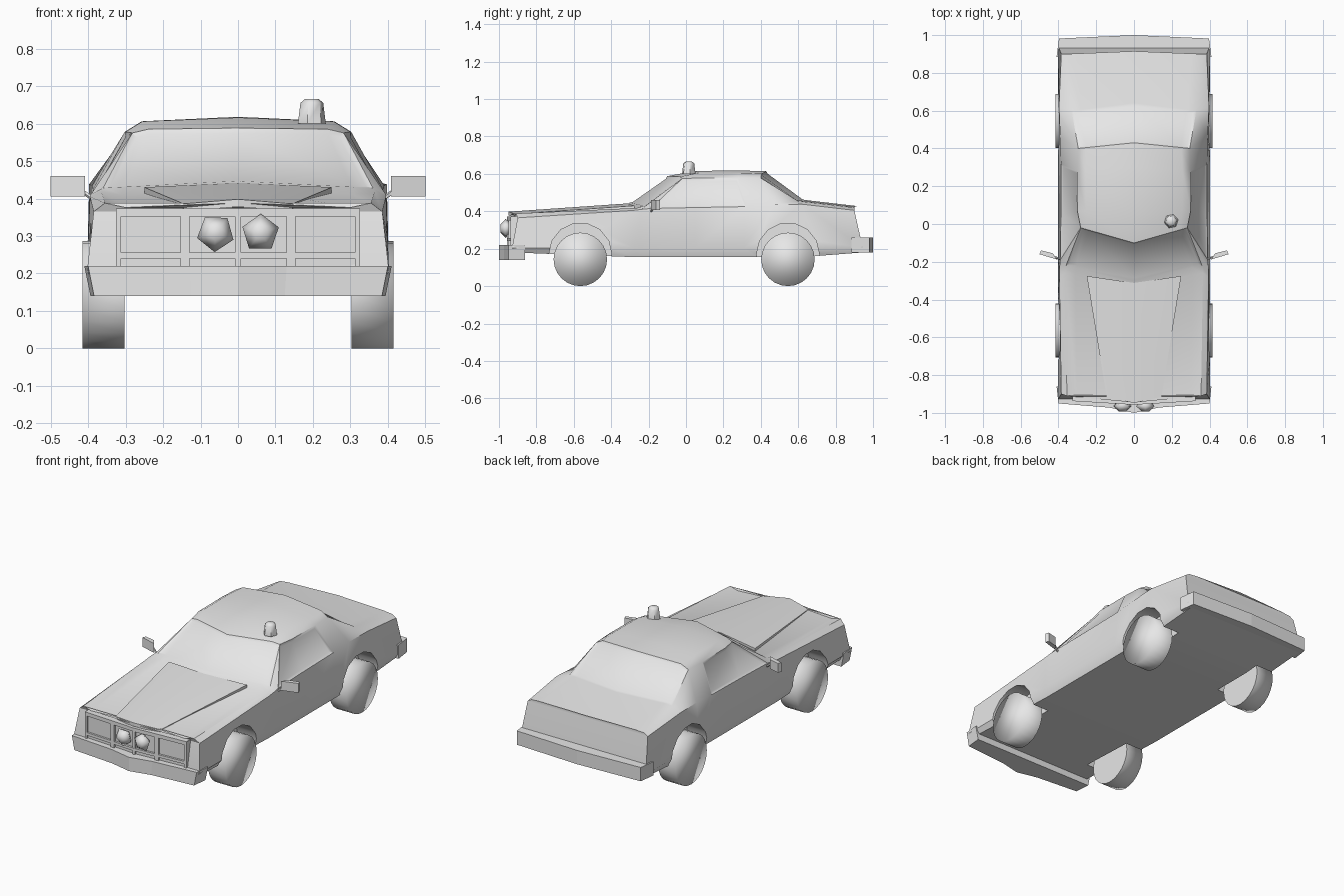
import bpy, bmesh, math
from mathutils import Matrix, Vector

cube = bpy.data.objects.get("Cube")
if cube:
    bpy.data.objects.remove(cube, do_unlink=True)

paint = bpy.data.materials.new("light_grey")
paint.use_nodes = True
grey = (0.8, 0.8, 0.8, 1)
paint.diffuse_color = grey
for node in paint.node_tree.nodes:
    if node.type == 'BSDF_PRINCIPLED':
        node.inputs["Base Color"].default_value = grey


def finish(name, bm, angle=None):
    """Turn a bmesh into a linked object with the grey material."""
    bmesh.ops.recalc_face_normals(bm, faces=bm.faces)
    mesh = bpy.data.meshes.new(name)
    bm.to_mesh(mesh)
    bm.free()
    mesh.materials.append(paint)
    ob = bpy.data.objects.new(name, mesh)
    bpy.context.collection.objects.link(ob)
    if angle:
        smooth(ob, angle)
    return ob


def select(ob):
    bpy.ops.object.select_all(action='DESELECT')
    ob.select_set(True)
    bpy.context.view_layer.objects.active = ob


def smooth(ob, angle):
    select(ob)
    bpy.ops.object.shade_smooth_by_angle(angle=math.radians(angle))


def prism(name, plan, z0, z1, taper=1):
    """Extrude a plan outline upwards; taper narrows the underside."""
    bm = bmesh.new()
    low = [bm.verts.new((x * taper, y, z0)) for x, y in plan]
    high = [bm.verts.new((x, y, z1)) for x, y in plan]
    bm.faces.new(low)
    bm.faces.new(high)
    n = len(plan)
    for i in range(n):
        j = (i + 1) % n
        bm.faces.new((low[i], low[j], high[j], high[i]))
    return finish(name, bm)


def lathe(name, loc, rot, rings, sides, turn=0):
    """Rings of (radius, height) along a rotated axis, closed with caps."""
    bm = bmesh.new()
    loops = []
    for r, h in rings:
        angles = [turn + math.tau * k / sides for k in range(sides)]
        loops.append([bm.verts.new((r * math.cos(a), r * math.sin(a), h)) for a in angles])
    for a, b in zip(loops, loops[1:]):
        for k in range(sides):
            m = (k + 1) % sides
            bm.faces.new((a[k], a[m], b[m], b[k]))
    bm.faces.new(loops[0])
    bm.faces.new(loops[-1])
    bm.transform(Matrix.Translation(loc) @ rot.to_4x4())
    return finish(name, bm)


def both(points):
    """Complete a half outline that runs from +x to the centre."""
    return points + [(-x, y) for x, y in reversed(points) if x > 0]


# Body shell: low y | shoulder xyz | upper edge xyz | centre yz | crown lift
stations = [
    (-.93, .385, -.90, .365, .355, -.91, .388, -.945, .388, -.012),  # nose
    (-.28, .395, -.28, .405, .365, -.26, .418, -.32, .430, -.010),   # cowl
    (-.25, .395, -.24, .410, .360, -.22, .428, -.30, .447, 0),       # screen base
    (-.18, .390, -.19, .415, .282, -.02, .575, -.10, .588, .008),    # screen top
    (.05, .387, .05, .420, .300, .07, .578, .05, .616, .022),        # roof
    (.31, .387, .32, .425, .302, .28, .578, .30, .618, .022),        # door pillar
    (.45, .390, .46, .435, .295, .40, .578, .43, .614, .018),        # roof rear
    (.62, .397, .62, .438, .330, .60, .454, .64, .460, .003),        # rear screen base
    (.945, .385, .90, .405, .360, .90, .420, .915, .428, .003),      # tail
]
bm = bmesh.new()
rows = []
for y, cx, cy, cz, dx, dy, dz, ey, ez, lift in stations:
    end = abs(y) > .9
    edge, mid = Vector((dx, dy, dz)), Vector((0, ey, ez))
    crown = edge.lerp(mid, .15) + Vector((0, 0, lift))
    half = [Vector((.385, y, .18 if end else .155)), Vector((.403, y, .205)),
            Vector((cx, cy, cz)), edge, crown]
    ring = half + [mid] + [Vector((-p.x, p.y, p.z)) for p in reversed(half)]
    rows.append([bm.verts.new(p) for p in ring])
grid = {}
last = len(rows[0]) - 1
for i, (a, b) in enumerate(zip(rows, rows[1:])):
    for j in range(last):
        grid[i, j] = bm.faces.new((a[j], a[j + 1], b[j + 1], b[j]))
    bm.faces.new((a[last], a[0], b[0], b[last]))
for r in (rows[0], rows[-1]):
    for k in range(4):
        bm.faces.new((r[k], r[k + 1], r[last - k - 1], r[last - k]))
    bm.faces.new((r[4], r[5], r[6]))
bmesh.ops.recalc_face_normals(bm, faces=bm.faces)

# Recessed glass: windscreen, rear screen and side windows
screens = [[grid[i, j] for j in range(3, 7)] for i in (2, 6)]
sides = [[grid[3, j], grid[4, j]] for j in (2, 7)]
for faces in screens + sides:
    bmesh.ops.inset_region(bm, faces=faces, thickness=.014, depth=-.007,
                           use_even_offset=True)
body = finish("body", bm)

# Wheel arches
AXLES = (-.565, .545)
for y in AXLES:
    for s in (1, -1):
        turn = Matrix.Rotation(s * math.pi / 2, 3, 'Y')
        cutter = lathe("arch_cutter", (s * .28, y, .17), turn,
                       [(.168, 0), (.168, .3)], 14, math.pi / 14)
        cutter.hide_render = True
        mod = body.modifiers.new("arch", 'BOOLEAN')
        mod.operation = 'DIFFERENCE'
        mod.solver = 'EXACT'
        mod.object = cutter
        select(body)
        bpy.ops.object.modifier_apply(modifier=mod.name)
        bpy.data.objects.remove(cutter, do_unlink=True)
smooth(body, 32)

# Wheels with softly shaded outer faces
for y, end in zip(AXLES, ("front", "rear")):
    for s, side in ((1, "left"), (-1, "right")):
        turn = Matrix.Rotation(s * math.pi / 2, 3, 'Y')
        wheel = lathe(f"{end}_{side}_wheel", (s * .303, y, .143), turn,
                      [(.143, 0), (.143, .112)], 24)
        for p in wheel.data.polygons:
            p.use_smooth = p.normal.x * s > -.5

# Raised bonnet panel with a centre crease
bm = bmesh.new()
front = [(.145, -.915, .386), (0, -.948, .398), (-.145, -.915, .386)]
back = [(.25, -.275, .430), (0, -.312, .442), (-.25, -.275, .430)]
f = [bm.verts.new(p) for p in front]
b = [bm.verts.new(p) for p in back]
for k in range(2):
    bm.faces.new((f[k], b[k], b[k + 1], f[k + 1]))
top = bm.faces[:]
slab = bmesh.ops.extrude_face_region(bm, geom=top, use_keep_orig=True)
bmesh.ops.translate(bm, vec=(0, 0, -.02),
                    verts=[v for v in slab["geom"] if isinstance(v, bmesh.types.BMVert)])
finish("bonnet_panel", bm, 20)

# Bumpers
prism("front_bumper", both([(.39, -.86), (.41, -.86), (.40, -.95), (.13, -.972), (0, -1)])
      , .14, .22, .96)
prism("rear_bumper", both([(.37, .885), (.41, .885), (.397, .982), (0, 1)]), .18, .26)

# Grille: back plate, bars and dividers following the pointed nose
def nose(x, out=0):
    return -.945 + .06 * abs(x) - out


prism("grille_plate", both([(.325, -.88), (.325, nose(.325)), (0, nose(0))]), .2, .37)
for z0, z1 in ((.205, .22), (.24, .256), (.352, .373)):
    prism("grille_bar", both([(.325, -.89), (.325, nose(.325, .012)), (0, nose(0, .012))]), z0, z1)
for x0, x1 in ((-.008, .008), (.13, .153), (.312, .326)):
    for s in ((1, -1) if x0 > 0 else (1,)):
        plan = [(x0, -.89), (x1, -.89), (x1, nose(x1, .012)), (x0, nose(x0, .012))]
        prism("grille_divider", [(s * x, y) for x, y in plan], .205, .372)

# Faceted lamps in the grille
for s in (1, -1):
    lamp = lathe("spot_lamp", (s * .06, -.935, .308), Matrix.Rotation(math.pi / 2, 3, 'X'),
                 [(.03, 0), (.051, .03), (.02, .058)], 5, .3 if s > 0 else .9)
    smooth(lamp, 80)

# Roof beacon
beacon = lathe("roof_beacon", (.197, .015, .6), Matrix.Identity(3),
               [(.038, 0), (.031, .055), (.018, .066)], 6, .2)
smooth(beacon, 50)

# Door mirrors on thin stalks
for s, side in ((1, "left"), (-1, "right")):
    plan = [(.408, -.188), (.5, -.16), (.492, -.14), (.43, -.155)]
    prism(f"{side}_mirror", [(s * x, y) for x, y in plan], .406, .46)
    a, b = Vector((s * .375, -.19, .39)), Vector((s * .44, -.168, .438))
    aim = (b - a).to_track_quat('Z', 'Y').to_matrix()
    lathe(f"{side}_mirror_stalk", a, aim, [(.006, 0), (.006, (b - a).length)], 5)
